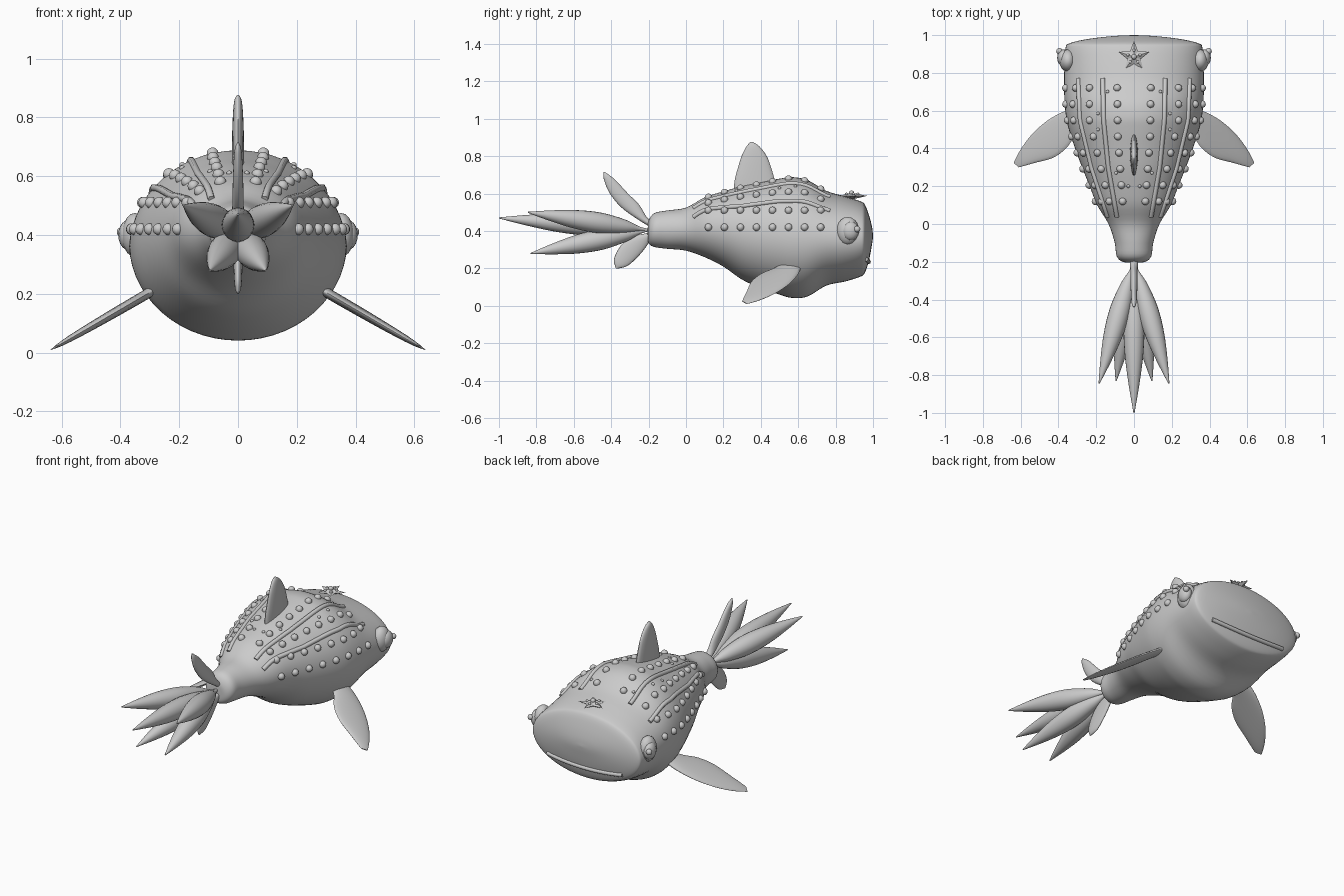
import bpy, bmesh, math
from mathutils import Vector
from mathutils.bvhtree import BVHTree

if "Cube" in bpy.data.objects:
    bpy.data.objects.remove(bpy.data.objects["Cube"])

grey = bpy.data.materials.new("soft_grey")
grey.diffuse_color = (0.6, 0.6, 0.6, 1)
grey.use_nodes = True
grey.node_tree.nodes["Principled BSDF"].inputs["Base Color"].default_value = grey.diffuse_color


def finish(name, bm, angle=60):
    bmesh.ops.recalc_face_normals(bm, faces=bm.faces)
    me = bpy.data.meshes.new(name)
    bm.to_mesh(me)
    bm.free()
    ob = bpy.data.objects.new(name, me)
    bpy.context.collection.objects.link(ob)
    me.materials.append(grey)
    bpy.ops.object.select_all(action='DESELECT')
    ob.select_set(True)
    bpy.context.view_layer.objects.active = ob
    bpy.ops.object.shade_smooth_by_angle(angle=math.radians(angle))
    return ob


def spline(pts, steps):
    """Catmull-Rom resampling of a list of tuples."""
    p = [Vector(q) for q in pts]
    p = [2 * p[0] - p[1]] + p + [2 * p[-1] - p[-2]]
    out = []
    for i in range(1, len(p) - 2):
        a, b, c, d = p[i - 1:i + 3]
        for k in range(steps):
            t = k / steps
            out.append(0.5 * (2 * b + (c - a) * t + (2 * a - 5 * b + 4 * c - d) * t * t
                              + (3 * b - a - 3 * c + d) * t ** 3))
    return out + [p[-2]]


def loft(bm, rings, n):
    """Skin elliptical rings given as (centre, half axis u, half axis v)."""
    loops = []
    for c, u, v in rings:
        angles = [2 * math.pi * k / n for k in range(n)]
        loops.append([bm.verts.new(c + u * math.cos(a) + v * math.sin(a)) for a in angles])
    for a, b in zip(loops, loops[1:]):
        for k in range(n):
            bm.faces.new((a[k], a[(k + 1) % n], b[(k + 1) % n], b[k]))
    bm.faces.new(loops[0])
    bm.faces.new(loops[-1])


def ball(bm, c, r):
    r = Vector((r, r, r)) if isinstance(r, float) else Vector(r)
    vs = bmesh.ops.create_uvsphere(bm, u_segments=16, v_segments=10, radius=1)['verts']
    for v in vs:
        v.co = Vector(c) + v.co * r


def fin(name, pairs, normal, thick):
    """Lens-section fin from (leading, trailing) edge pairs, root to tip."""
    bm = bmesh.new()
    normal = Vector(normal).normalized()
    flat = [tuple(a) + tuple(b) for a, b in pairs]
    rows = spline(flat, 4)
    rings = []
    for i, r in enumerate(rows):
        a, b = Vector(r[:3]), Vector(r[3:])
        t = thick * math.sqrt(max(0.02, 1 - (i / (len(rows) - 1)) ** 2.5))
        rings.append(((a + b) / 2, (a - b) / 2, normal * t))
    loft(bm, rings, 20)
    return finish(name, bm)


# Body: y, half width, bottom, top
stations = [(-.205, .01, .38, .41), (-.20, .06, .335, .455), (-.17, .092, .315, .495),
            (-.10, .102, .305, .51), (0, .135, .295, .525), (.10, .195, .26, .58),
            (.20, .235, .21, .612), (.30, .275, .14, .64), (.40, .312, .095, .66),
            (.50, .345, .06, .68), (.57, .36, .042, .688), (.65, .368, .05, .672),
            (.75, .37, .108, .615), (.85, .368, .13, .585), (.93, .363, .155, .56),
            (.957, .342, .178, .54), (.98, .24, .25, .48), (.995, .11, .33, .42),
            (1.0, .005, .37, .375)]
rings = []
for s in spline(stations, 4):
    y, w, lo, hi = s
    rings.append((Vector((0, y, (lo + hi) / 2)), Vector((max(w, .004), 0, 0)),
                  Vector((0, 0, max((hi - lo) / 2, .002)))))
bm = bmesh.new()
loft(bm, rings, 56)
bm.normal_update()
body = finish("body", bm, 80)
bm = bmesh.new()
bm.from_mesh(body.data)
skin = BVHTree.FromBMesh(bm)
bm.free()


def cast(origin, direction):
    return skin.ray_cast(Vector(origin), Vector(direction))[0]


def from_above(x, y):
    return cast((x, y, 2), (0, 0, -1))


def lerp_table(table, y):
    for (y0, x0), (y1, x1) in zip(table, table[1:]):
        if y <= y1:
            return x0 + (x1 - x0) * max(0, (y - y0) / (y1 - y0))
    return table[-1][1]


# Rows of raised spots on the back and flanks
spots = bmesh.new()
for side in (1, -1):
    for k in range(8):
        y = .12 + k * .0857
        pts = [cast((side * 2, y, z), (-side, 0, 0)) for z in (.42, .51)]
        for row in ([(.12, .13), (.3, .175), (.55, .235), (.8, .235)],
                    [(.12, .06), (.46, .085), (.8, .09)]):
            pts.append(from_above(side * lerp_table(row, y), y))
        for p in pts:
            if p:
                ball(spots, p, .02)
    for x, y in ((.14, .70), (.19, .585), (.19, .50), (.03, .20), (.095, .27)):
        ball(spots, from_above(side * x, y), .009)
finish("spots", spots)


def tube(name, pts, radius, sides):
    cu = bpy.data.curves.new(name, 'CURVE')
    cu.dimensions = '3D'
    cu.bevel_depth = radius
    cu.bevel_resolution = sides
    cu.use_fill_caps = True
    sp = cu.splines.new('POLY')
    sp.points.add(len(pts) - 1)
    for p, q in zip(sp.points, pts):
        p.co = (*q, 1)
    cu.materials.append(grey)
    ob = bpy.data.objects.new(name, cu)
    bpy.context.collection.objects.link(ob)


# Long ridges along the back
for side, label in ((1, "right"), (-1, "left")):
    for name, row in (("inner", [(.04, .09), (.3, .135), (.55, .16), (.77, .165)]),
                      ("outer", [(.04, .14), (.3, .225), (.55, .285), (.77, .295)])):
        pts = [from_above(side * lerp_table(row, .04 + .73 * k / 28), .04 + .73 * k / 28)
               for k in range(29)]
        tube(f"{name}_ridge_{label}", pts, .013, 1)

# Mouth: a thin lip laid across the face
pts = []
for k in range(25):
    x = -.25 + .5 * k / 24
    p = cast((x, 2, .235 + .25 * x * x), (0, -1, 0))
    if p:
        pts.append(p)
tube("mouth", pts, .012, 3)

# Eyes
for side, label in ((1, "right"), (-1, "left")):
    for name, c, r in (("eyeball", (.35, .865, .40), (.045, .06, .075)),
                       ("iris", (.375, .88, .40), (.032, .045, .05)),
                       ("eye_glint", (.395, .915, .41), .017)):
        bm = bmesh.new()
        ball(bm, (side * c[0], c[1], c[2]), r)
        finish(f"{name}_{label}", bm)

# Fins
fin("dorsal_fin", [((0, a, z), (0, b, z)) for z, a, b in
                   ((.60, .255, .49), (.67, .26, .475), (.74, .278, .455),
                    (.80, .297, .432), (.85, .322, .395), (.877, .345, .357))],
    (1, 0, 0), .021)
for side, label in ((1, "right"), (-1, "left")):
    plan = (((.27, .62), (.26, .52)), ((.36, .60), (.31, .47)), ((.455, .55), (.36, .40)),
            ((.54, .475), (.43, .35)), ((.60, .395), (.52, .325)), ((.637, .325), (.61, .30)))
    pairs = [[(side * x, y, .205 - .58 * (x - .3)) for x, y in pr] for pr in plan]
    fin(f"pectoral_fin_{label}", pairs, (side * .5, 0, .86), .017)
fin("upper_tail_fin", [((0, *a), (0, *b)) for a, b in
                       (((-.19, .42), (-.17, .44)), ((-.27, .47), (-.21, .475)),
                        ((-.35, .53), (-.25, .54)), ((-.41, .605), (-.31, .60)),
                        ((-.44, .68), (-.38, .675)), ((-.44, .715), (-.43, .713)))],
    (1, 0, 0), .02)
fin("lower_tail_fin", [((0, *a), (0, *b)) for a, b in
                       (((-.2, .39), (-.18, .37)), ((-.29, .37), (-.21, .32)),
                        ((-.35, .32), (-.25, .27)), ((-.385, .25), (-.31, .215)),
                        ((-.375, .2), (-.36, .2)))],
    (1, 0, 0), .017)

# Tail fronds: five tapering spindles fanning out from the stalk
root = Vector((0, -.2, .405))
profile = [(0, .006), (.08, .012), (.2, .037), (.4, .055), (.6, .05), (.8, .03), (1, .003)]
for i, tip in enumerate(((0, -1, .47), (.185, -.845, .5), (-.185, -.845, .5),
                         (.095, -.83, .28), (-.095, -.83, .28))):
    tip = Vector(tip)
    d = (tip - root).normalized()
    u = d.cross(Vector((0, 0, 1))).normalized()
    v = u.cross(d)
    bm = bmesh.new()
    loft(bm, [(root.lerp(tip, t), u * r, v * r) for t, r in spline(profile, 4)], 20)
    finish(f"tail_frond_{i + 1}", bm)

# Star on the forehead with small knobs
bm = bmesh.new()
c = Vector((0, .885, .588))
rim = []
for k in range(10):
    a = math.pi / 2 + k * math.pi / 5
    r = .085 if k % 2 == 0 else .036
    rim.append(bm.verts.new(c + Vector((r * math.cos(a), r * math.sin(a), 0))))
top, low = bm.verts.new(c + Vector((0, 0, .016))), bm.verts.new(c - Vector((0, 0, .02)))
for k in range(10):
    bm.faces.new((rim[k], rim[(k + 1) % 10], top))
    bm.faces.new((rim[(k + 1) % 10], rim[k], low))
finish("forehead_star", bm, 20)
bm = bmesh.new()
ball(bm, c + Vector((0, 0, .015)), .014)
for k in range(5):
    a = math.pi / 2 + k * math.tau / 5
    ball(bm, c + Vector((.034 * math.cos(a), .034 * math.sin(a), .009)), .008)
finish("star_knobs", bm)
